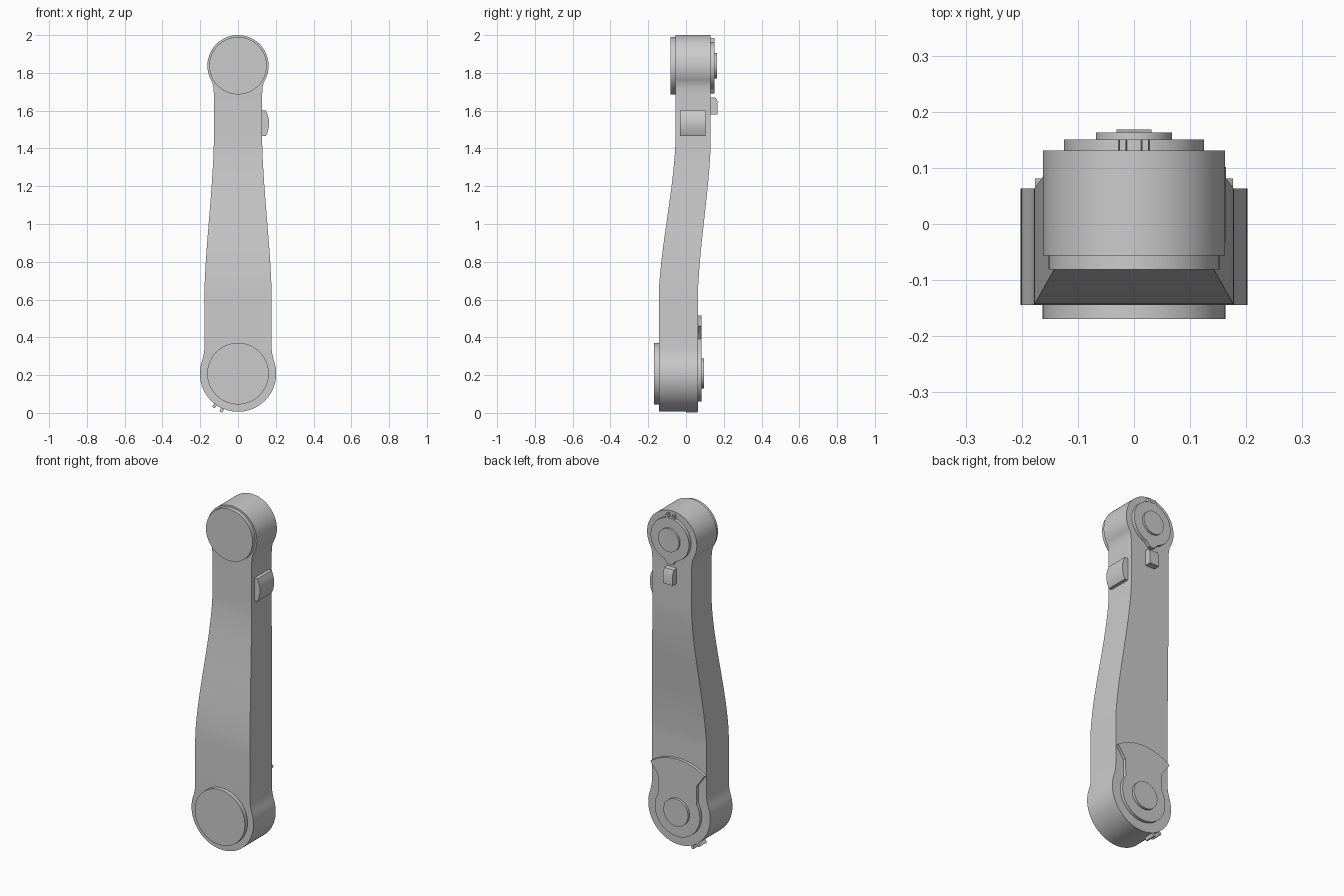
import bpy, bmesh, math

cube = bpy.data.objects.get("Cube")
if cube:
    bpy.data.objects.remove(cube, do_unlink=True)

grey = bpy.data.materials.new("plain grey")
grey.use_nodes = True
grey.diffuse_color = (0.6, 0.6, 0.6, 1)
grey.node_tree.nodes["Principled BSDF"].inputs["Base Color"].default_value = (0.6, 0.6, 0.6, 1)

LOW, HIGH = 0.208, 1.838      # heights of the two joint centres


def finish(name, bm):
    bmesh.ops.recalc_face_normals(bm, faces=bm.faces)
    mesh = bpy.data.meshes.new(name)
    bm.to_mesh(mesh)
    bm.free()
    mesh.materials.append(grey)
    obj = bpy.data.objects.new(name, mesh)
    bpy.context.collection.objects.link(obj)
    bpy.ops.object.select_all(action='DESELECT')
    obj.select_set(True)
    bpy.context.view_layer.objects.active = obj
    bpy.ops.object.shade_smooth_by_angle(angle=math.radians(30))
    return obj


def prism(name, outline, start, end, axis="y"):
    """Extrude an outline (x, z) along y, or (y, z) along x."""
    bm = bmesh.new()

    def ring(d):
        return [bm.verts.new((p, d, q) if axis == "y" else (d, p, q)) for p, q in outline]
    a, b = ring(start), ring(end)
    bm.faces.new(a)
    bm.faces.new(b[::-1])
    n = len(a)
    for i in range(n):
        bm.faces.new((a[i], b[i], b[(i + 1) % n], a[(i + 1) % n]))
    return finish(name, bm)


def arc(cz, r, start, end, steps=24):
    """Points on an arc about (0, cz), angles in degrees from +x."""
    angles = [math.radians(start + (end - start) * i / steps) for i in range(steps + 1)]
    return [(r * math.cos(t), cz + r * math.sin(t)) for t in angles]


def disc(name, cz, r, start, end):
    prism(name, arc(cz, r, 0, 360, 64)[:-1], start, end)


def mirrored(half):
    return half + [(-x, z) for x, z in reversed(half)]


# Arm: side outline lofted upwards while it steps backwards
def ramp(z):
    t = min(1, max(0, (z - 0.64) / 0.78))
    return 0.45 * t + 0.55 * t * t * (3 - 2 * t)


side = arc(LOW, 0.202, -89, 21)
side += [(0.183, 0.303), (0.179, 0.325), (0.178, 0.35)]
for i in range(21):
    z = 0.62 + 0.82 * i / 20
    side.append((0.178 - 0.05 * ramp(z), z))
side += [(0.128, 1.69), (0.130, 1.722)] + arc(HIGH, 0.162, -33, 89)

bm = bmesh.new()
rings = []
for x, z in side:
    front = -0.144 + 0.088 * ramp(z)
    back = 0.063 + 0.068 * ramp(z)
    rings.append([bm.verts.new(c) for c in
                  ((-x, front, z), (x, front, z), (x, back, z), (-x, back, z))])
for a, b in zip(rings, rings[1:]):
    for i in range(4):
        j = (i + 1) % 4
        bm.faces.new((a[i], a[j], b[j], b[i]))
bm.faces.new(rings[0][::-1])
bm.faces.new(rings[-1])
finish("arm", bm)

# Joint covers on the front
disc("lower_front_cover", LOW, 0.163, -0.169, -0.14)
disc("upper_front_cover", HIGH, 0.152, -0.081, -0.05)

# Lower back plate: round below, flaring to a wide arc above
half = arc(LOW, 0.147, -89, 32)
half += [(0.125, 0.39), (0.176, 0.46)]
half += arc(LOW, 0.308, 55, 89)
prism("lower_back_plate", mirrored(half), 0.055, 0.081)
disc("lower_back_cap", LOW, 0.08, 0.07, 0.096)

# Upper back plate: round with a small lobe at the bottom
half = [(0.004, 1.690), (0.018, 1.694), (0.026, 1.706), (0.036, 1.716)]
half += arc(HIGH, 0.125, -70, 89)
prism("upper_back_plate", mirrored(half), 0.125, 0.151)
disc("upper_back_cap", HIGH, 0.068, 0.14, 0.163)

# Pair of pointer teeth on top of the upper plate
for s in (-1, 1):
    prism("pointer_tooth", [(s * 0.012, 1.95), (s * 0.028, 1.95),
                            (s * 0.026, 1.985), (s * 0.014, 1.985)], 0.125, 0.151)

# Index block below the upper joint
prism("index_block", [(0.12, 1.58), (0.168, 1.58), (0.168, 1.645),
                      (0.158, 1.668), (0.12, 1.672)], -0.031, 0.031, "x")

# Domed pad on the left side
dome = [(0.12, 1.467), (0.148, 1.467), (0.158, 1.49), (0.164, 1.52),
        (0.164, 1.55), (0.158, 1.575), (0.148, 1.6), (0.12, 1.6)]
prism("side_pad", dome, -0.031, 0.102)

# Pair of small lugs under the lower joint
for degrees in (234, 246):
    t = math.radians(degrees)
    c, s = math.cos(t), math.sin(t)
    prism("lower_lug", [(r * c - w * s, LOW + r * s + w * c) for r, w in
                        ((0.19, -0.008), (0.222, -0.008), (0.222, 0.008), (0.19, 0.008))],
          0.0, 0.062)
